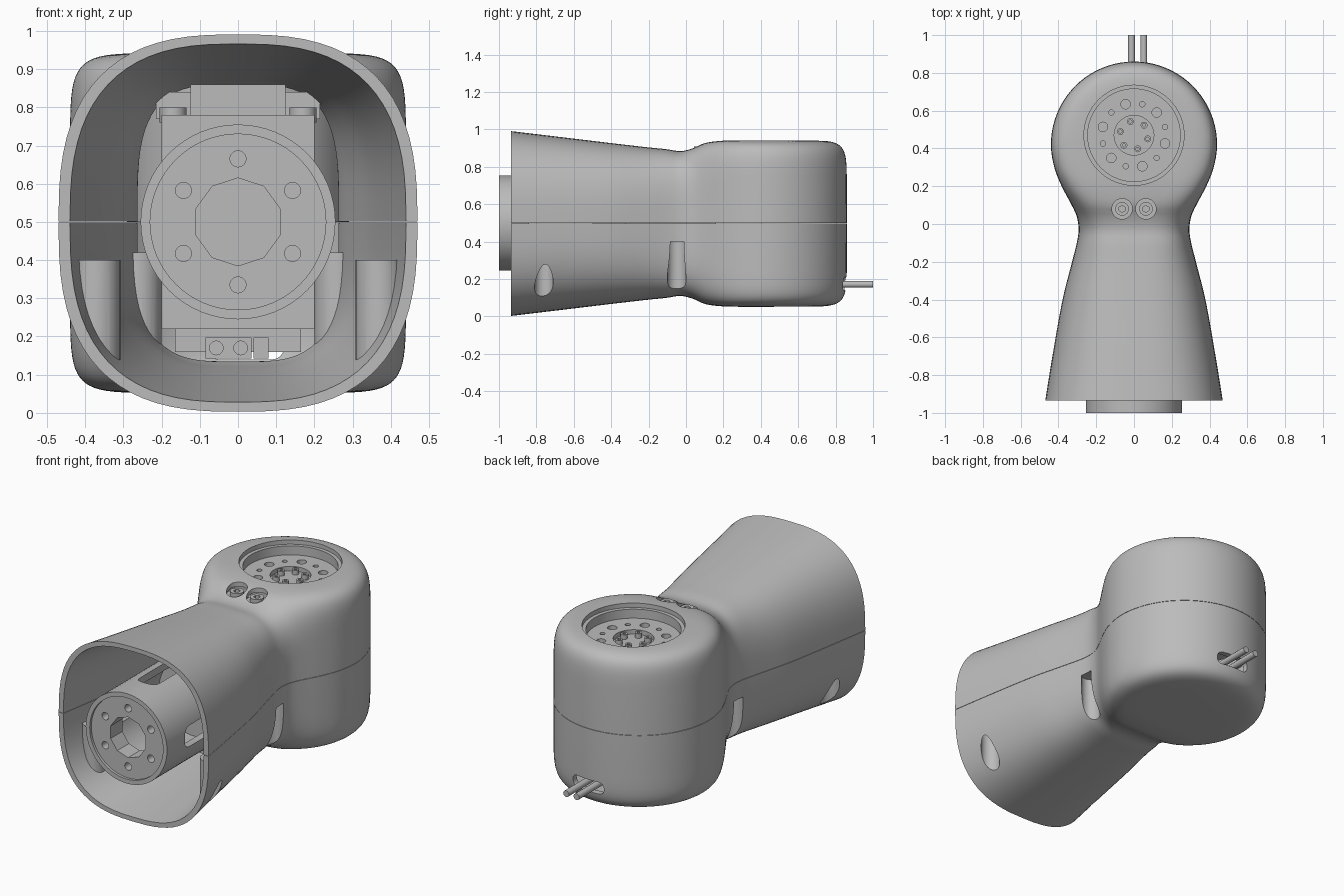
import bpy, bmesh, math
from mathutils import Vector, Matrix

cube = bpy.data.objects.get("Cube")
if cube:
    bpy.data.objects.remove(cube, do_unlink=True)

grey = bpy.data.materials.new("matte_grey")
grey.use_nodes = True
grey.diffuse_color = (0.5, 0.5, 0.5, 1)
grey.node_tree.nodes["Principled BSDF"].inputs["Base Color"].default_value = (0.5, 0.5, 0.5, 1)

CZ = 0.497          # height of the arm axis
HUB_Y = 0.42        # centre of the round housing
parts = []


def finish(name, bm, keep=True):
    bmesh.ops.recalc_face_normals(bm, faces=bm.faces[:])
    me = bpy.data.meshes.new(name)
    bm.to_mesh(me)
    bm.free()
    me.materials.append(grey)
    ob = bpy.data.objects.new(name, me)
    bpy.context.scene.collection.objects.link(ob)
    if keep:
        parts.append(ob)
    return ob


def rod(name, r, a, b, seg=32, keep=True):
    a, b = Vector(a), Vector(b)
    turn = (b - a).to_track_quat('Z', 'Y').to_matrix().to_4x4()
    bm = bmesh.new()
    bmesh.ops.create_cone(bm, cap_ends=True, segments=seg, radius1=r, radius2=r,
                          depth=(b - a).length, matrix=Matrix.Translation((a + b) / 2) @ turn)
    return finish(name, bm, keep)


def box(name, lo, hi, keep=True, bevel=0):
    lo, hi = Vector(lo), Vector(hi)
    bm = bmesh.new()
    bmesh.ops.create_cube(bm, size=1, matrix=Matrix.Translation((lo + hi) / 2) @ Matrix.Diagonal((*(hi - lo), 1)))
    if bevel:
        bmesh.ops.bevel(bm, geom=bm.edges[:], offset=bevel, segments=4, profile=0.5, affect='EDGES')
    return finish(name, bm, keep)


def combine(target, tool, op='DIFFERENCE'):
    mod = target.modifiers.new("cut", 'BOOLEAN')
    mod.operation, mod.solver, mod.object = op, 'EXACT', tool
    bpy.context.view_layer.objects.active = target
    bpy.ops.object.modifier_apply(modifier=mod.name)
    bpy.data.objects.remove(tool, do_unlink=True)


# Arm sections: y, half width, half height, squareness
SECTIONS = [(-0.935, 0.47, 0.494, 2.7), (-0.7, 0.432, 0.466, 2.7), (-0.4, 0.378, 0.43, 2.8),
            (-0.2, 0.328, 0.407, 3), (-0.1, 0.303, 0.397, 3.3), (-0.03, 0.293, 0.387, 3.6),
            (0.04, 0.303, 0.403, 4.2), (0.1, 0.33, 0.43, 5), (0.2, 0.383, 0.443, 7),
            (0.3, 0.422, 0.445, 8.5), (HUB_Y, 0.44, 0.445, 9)]


def slope(i, k):
    if i == len(SECTIONS) - 1:
        return 0
    a, b = SECTIONS[max(i - 1, 0)], SECTIONS[i + 1]
    return (b[k] - a[k]) / (b[0] - a[0])


def section(y):
    y = max(y, SECTIONS[0][0])
    i = max(j for j in range(len(SECTIONS) - 1) if SECTIONS[j][0] <= y)
    p, q = SECTIONS[i], SECTIONS[i + 1]
    d = q[0] - p[0]
    t = (y - p[0]) / d
    out = []
    for k in (1, 2, 3):
        out.append((2*t**3 - 3*t**2 + 1) * p[k] + (t**3 - 2*t**2 + t) * d * slope(i, k)
                   + (3*t**2 - 2*t**3) * q[k] + (t**3 - t**2) * d * slope(i + 1, k))
    return out


def arm_solid(name, start, dw, dh, keep):
    n, steps, turns = 72, 56, 40

    def point(j, w, h, e):
        c, s = math.sin(2 * math.pi * j / n), math.cos(2 * math.pi * j / n)
        c, s = (0 if abs(v) < 1e-6 else v for v in (c, s))
        return (math.copysign(abs(c) ** (2 / e), c) * w, CZ + math.copysign(abs(s) ** (2 / e), s) * h)

    bm = bmesh.new()
    rings = []
    for i in range(steps + 1):
        y = start + (HUB_Y - start) * i / steps
        w, h, e = section(y)
        pts = [point(j, w - dw, h - dh, e) for j in range(n)]
        rings.append([bm.verts.new((x, y, z)) for x, z in pts])
    bm.faces.new(rings[0])
    for a, b in zip(rings, rings[1:]):
        for j in range(n):
            bm.faces.new((a[j], a[(j + 1) % n], b[(j + 1) % n], b[j]))
    # Rounded housing back: the last half section turned about the vertical axis
    half = pts[:n // 2 + 1]
    fan = []
    for k in range(turns + 1):
        a = math.pi * k / turns
        fan.append([bm.verts.new((x * math.cos(a), HUB_Y + x * math.sin(a), z)) for x, z in half])
    for a, b in zip(fan, fan[1:]):
        for j in range(n // 2):
            bm.faces.new((a[j], a[j + 1], b[j + 1], b[j]))
    bmesh.ops.remove_doubles(bm, verts=bm.verts[:], dist=1e-5)
    return finish(name, bm, keep)


# Hollow shell with bosses left around the screw pockets
shell = arm_solid("arm_shell", -0.935, 0, 0, True)
cavity = arm_solid("cavity", -0.96, 0.03, 0.025, False)
POCKETS = [(s * x, y, top) for s in (1, -1) for x, y, top in ((0.37, -0.76, 0.4), (0.262, -0.05, 0.42))]
for x, y, top in POCKETS:
    combine(cavity, rod("boss", 0.062, (x, y, -0.1), (x, y, top), keep=False))
combine(shell, cavity)
for x, y, top in POCKETS:
    combine(shell, rod("pocket", 0.05, (x, y, -0.1), (x, y, top - 0.02), keep=False))

# Openings: joint, two screw seats, cable slot, and the split line
JY = 0.47
combine(shell, rod("joint_opening", 0.265, (0, JY, 0.8), (0, JY, 1.1), 64, False))
for x in (-0.063, 0.063):
    combine(shell, rod("seat_opening", 0.054, (x, 0.08, 0.8), (x, 0.08, 1.1), keep=False))
combine(shell, box("cable_slot", (-0.08, 0.72, 0.14), (0.12, 1, 0.21), False, 0.03))
combine(shell, box("split_line", (-1, -1.2, 0.4985), (1, 1.2, 0.5005), False))

# Screws beside the joint
for i, x in enumerate((-0.063, 0.063)):
    rod(f"screw_seat_{i}", 0.06, (x, 0.08, 0.78), (x, 0.08, 0.885))
    head = rod(f"screw_head_{i}", 0.036, (x, 0.08, 0.88), (x, 0.08, 0.908))
    combine(head, rod("socket", 0.018, (x, 0.08, 0.892), (x, 0.08, 1), 6, False))

# Output joint with its flange and bolt circle
joint = rod("joint_flange", 0.29, (0, JY, 0.5), (0, JY, 0.916), 64)
combine(joint, rod("recess", 0.245, (0, JY, 0.865), (0, JY, 1), 64, False))
combine(joint, rod("hub_recess", 0.105, (0, JY, 0.84), (0, JY, 1), 48, False))
for i in range(12):
    a = math.radians(30 * i + 15)
    x, y = 0.17 * math.cos(a), JY + 0.17 * math.sin(a)
    combine(joint, rod("hole", 0.025 if i % 2 else 0.014, (x, y, 0.82), (x, y, 1), 20, False))
    if i % 2:
        x, y = 0.075 * math.cos(a), JY + 0.075 * math.sin(a)
        bolt = rod(f"joint_bolt_{i // 2}", 0.018, (x, y, 0.83), (x, y, 0.866), 20)
        combine(bolt, rod("socket", 0.009, (x, y, 0.852), (x, y, 1), 6, False))

# Mounting tube in the open end
tube = rod("mounting_tube", 0.255, (0, -1, CZ + 0.003), (0, -0.32, CZ + 0.003), 64)
TZ = CZ + 0.003
combine(tube, rod("face_recess", 0.23, (0, -1.1, TZ), (0, -0.985, TZ), 64, False))
combine(tube, rod("tube_bore", 0.215, (0, -0.88, TZ), (0, -0.4, TZ), 64, False))
combine(tube, rod("centre_bore", 0.115, (0, -1.1, TZ), (0, -0.8, TZ), 10, False))
for i in range(6):
    a = math.radians(60 * i + 30)
    x, z = 0.165 * math.cos(a), TZ + 0.165 * math.sin(a)
    combine(tube, rod("hole", 0.021, (x, -1.1, z), (x, -0.8, z), 20, False))
combine(tube, box("side_windows", (-0.4, -0.84, TZ - 0.06), (0.4, -0.5, TZ + 0.06), False, 0.05))
combine(tube, box("upright_windows", (-0.06, -0.84, TZ - 0.4), (0.06, -0.5, TZ + 0.4), False, 0.05))

# Frame behind the tube
box("frame_core", (-0.2, -0.33, 0.22), (0.2, 0.16, 0.78))
box("frame_top", (-0.125, -0.2, 0.75), (0.125, 0.16, 0.86))
box("frame_base", (-0.165, -0.25, 0.16), (0.165, 0.16, 0.272))
for s, side in ((1, "left"), (-1, "right")):
    rod(f"frame_screw_{side}", 0.035, (s * 0.17, -0.15, 0.76), (s * 0.17, -0.15, 0.8))
    box(f"frame_ear_{side}", (s * 0.17 - 0.045, -0.12, 0.77), (s * 0.17 + 0.045, 0.1, 0.84))

# Connectors under the frame
plug = box("power_connector", (-0.085, -0.3, 0.143), (0.035, -0.2, 0.198))
for x in (-0.057, 0.007):
    combine(plug, rod("hole", 0.018, (x, -0.4, 0.17), (x, -0.26, 0.17), 20, False))
box("signal_connector", (0.04, -0.3, 0.143), (0.08, -0.2, 0.198))

# Cables out of the back
for i, x in enumerate((-0.013, 0.052)):
    rod(f"cable_{i}", 0.018, (x, 0.6, 0.172), (x, 1, 0.172), 20)

# Smooth shading with crisp edges
for ob in bpy.context.view_layer.objects:
    ob.select_set(ob in parts)
bpy.context.view_layer.objects.active = shell
bpy.ops.object.shade_smooth_by_angle(angle=math.radians(30))
